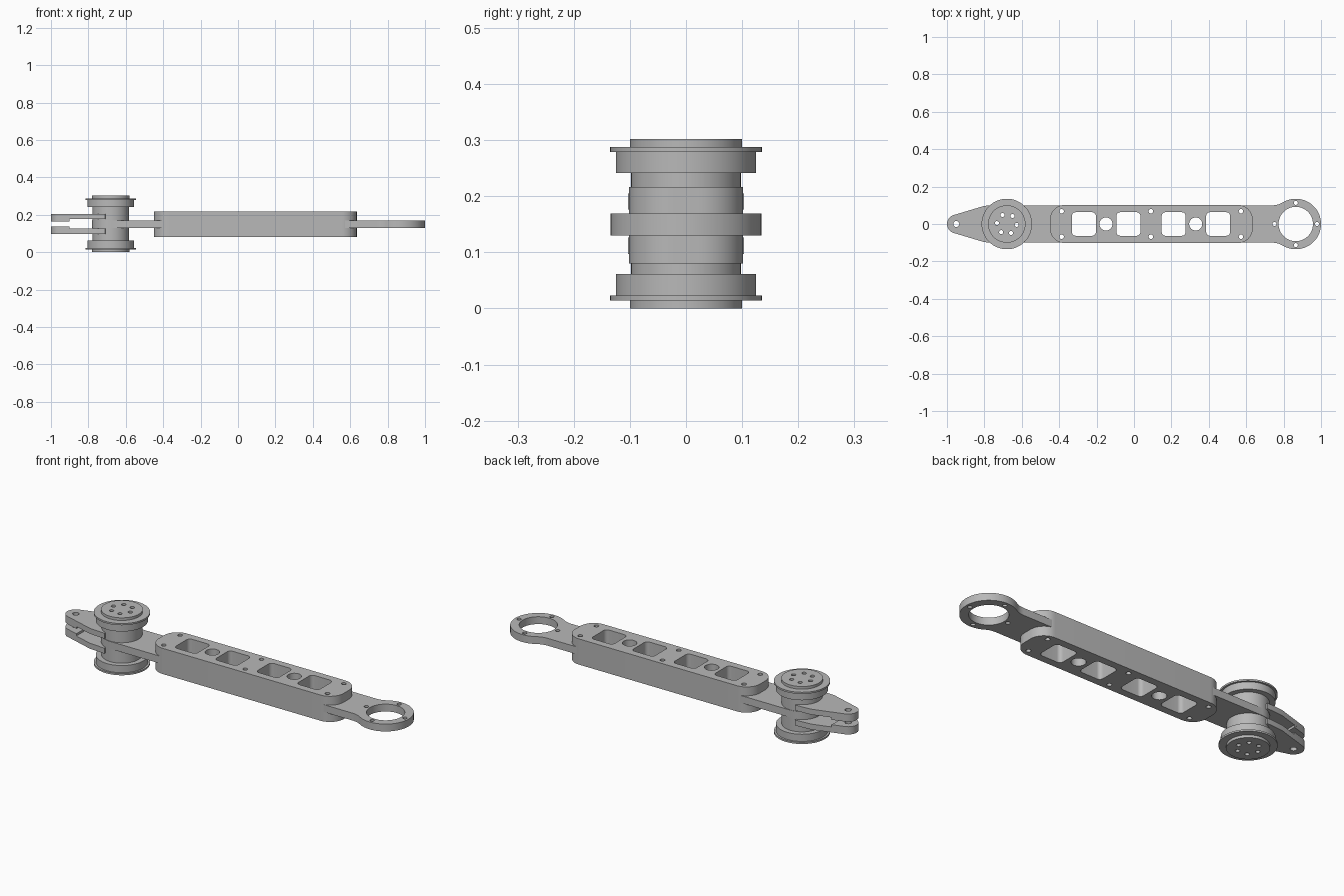
import bpy, bmesh, math

cube = bpy.data.objects.get("Cube")
if cube:
    bpy.data.objects.remove(cube, do_unlink=True)

metal = bpy.data.materials.new("grey metal")
metal.use_nodes = True
colour = (0.48, 0.48, 0.48, 1)
metal.diffuse_color = colour
metal.node_tree.nodes["Principled BSDF"].inputs["Base Color"].default_value = colour

MID = 0.151       # height of the symmetry plane
PIVOT = -0.68     # x of the pivot axis
RING = 0.865      # x of the end ring axis


def arc(cx, cy, r, a0, a1, n=16):
    """Points along an arc, angles in degrees."""
    angles = [math.radians(a0 + (a1 - a0) * i / n) for i in range(n + 1)]
    return [(cx + r * math.cos(a), cy + r * math.sin(a)) for a in angles]


def circle(cx, cy, r, n=32):
    return arc(cx, cy, r, 0, 360, n)[:-1]


def rounded_rect(cx, cy, hx, hy, r, n=8):
    pts = []
    for i, (sx, sy) in enumerate([(1, 1), (-1, 1), (-1, -1), (1, -1)]):
        pts += arc(cx + sx * (hx - r), cy + sy * (hy - r), r, 90 * i, 90 * i + 90, n)
    return pts


def plate(name, outline, holes, z0, z1):
    """Extrude an outline with through holes between two heights."""
    curve = bpy.data.curves.new(name, 'CURVE')
    curve.dimensions = '2D'
    curve.fill_mode = 'BOTH'
    curve.extrude = (z1 - z0) / 2
    for loop in [outline] + holes:
        s = curve.splines.new('POLY')
        s.points.add(len(loop) - 1)
        for p, (x, y) in zip(s.points, loop):
            p.co = (x, y, 0, 1)
        s.use_cyclic_u = True
    tmp = bpy.data.objects.new(name + "_profile", curve)
    bpy.context.collection.objects.link(tmp)
    deps = bpy.context.evaluated_depsgraph_get()
    mesh = bpy.data.meshes.new_from_object(tmp.evaluated_get(deps))
    bpy.data.objects.remove(tmp, do_unlink=True)
    bm = bmesh.new()
    bm.from_mesh(mesh)
    bmesh.ops.remove_doubles(bm, verts=bm.verts, dist=1e-5)
    bmesh.ops.recalc_face_normals(bm, faces=bm.faces)
    bmesh.ops.translate(bm, verts=bm.verts, vec=(0, 0, (z0 + z1) / 2))
    bm.to_mesh(mesh)
    bm.free()
    mesh.name = name
    mesh.materials.clear()
    mesh.materials.append(metal)
    ob = bpy.data.objects.new(name, mesh)
    bpy.context.collection.objects.link(ob)
    bpy.ops.object.select_all(action='DESELECT')
    ob.select_set(True)
    bpy.context.view_layer.objects.active = ob
    bpy.ops.object.shade_smooth_by_angle(angle=math.radians(30))
    return ob


def mirrored_plates(name, outline, holes, z0, z1):
    """An upper plate and its reflection below the symmetry plane."""
    plate("upper_" + name, outline, holes, z0, z1)
    plate("lower_" + name, outline, holes, 2 * MID - z1, 2 * MID - z0)


def arm_holes(grow):
    """Windows, round holes and screw holes along the arm."""
    holes = [rounded_rect(x, 0, 0.064 + grow, 0.063 + grow, 0.02)
             for x in (-0.268, -0.03, 0.212, 0.45)]
    holes += [circle(x, 0, 0.035 + grow) for x in (-0.15, 0.33)]
    holes += [circle(x, y, 0.012 + grow, 16)
              for x in (-0.387, 0.09, 0.572) for y in (-0.068, 0.068)]
    return holes


# Arm body with rounded ends
plate("arm_body", rounded_rect(0.0925, 0, 0.5425, 0.102, 0.08, 12),
      arm_holes(0), 0.08, 0.216)

# Link bar running from the pivot to the end ring
f = 0.1
fx = RING - math.sqrt((0.135 + f) ** 2 - (0.1 + f) ** 2)
a = math.degrees(math.atan2(0.1 + f, fx - RING))
link = arc(PIVOT, 0, 0.1, 270, 90, 24)
link += arc(fx, 0.1 + f, f, -90, a - 180, 8)
link += arc(RING, 0, 0.135, a, -a, 48)[1:]
link += arc(fx, -0.1 - f, f, 180 - a, 90, 8)[1:]
link_holes = arm_holes(0.002) + [circle(PIVOT, 0, 0.08), circle(RING, 0, 0.092, 48)]
link_holes += [circle(RING + 0.113 * math.cos(t), 0.113 * math.sin(t), 0.011, 16)
               for t in (0, math.pi / 2, math.pi, 1.5 * math.pi)]
plate("link_bar", link, link_holes, 0.13, 0.169)

# Pivot column and its stepped wheels, all drilled with six bolt holes
bolts = [circle(PIVOT + 0.053 * math.cos(t), 0.053 * math.sin(t), 0.011, 16)
         for t in (math.radians(60 * i - 5) for i in range(6))]
plate("pivot_column", circle(PIVOT, 0, 0.098, 48), bolts, 0.061, 0.241)
for name, r, z0, z1 in [("wheel_rim", 0.125, 0.241, 0.279),
                        ("wheel_flange", 0.135, 0.279, 0.288),
                        ("wheel_cap", 0.1, 0.288, 0.302)]:
    mirrored_plates(name, circle(PIVOT, 0, r, 64), bolts, z0, z1)

# Tapered clevis jaws wrapping the column, with a thicker tip
tip = arc(-0.95, 0, 0.05, 106, 254)
pin = [circle(-0.95, 0, 0.016, 20)]
jaw = tip + [(-0.8, -0.097), (-0.71, -0.103)]
jaw += arc(PIVOT, 0, 0.09, 251, 109) + [(-0.71, 0.103), (-0.8, 0.097)]
mirrored_plates("clevis_jaw", jaw, pin, 0.176, 0.205)
mirrored_plates("clevis_tip_boss", tip + [(-0.9, -0.067), (-0.9, 0.067)], pin, 0.164, 0.176)
